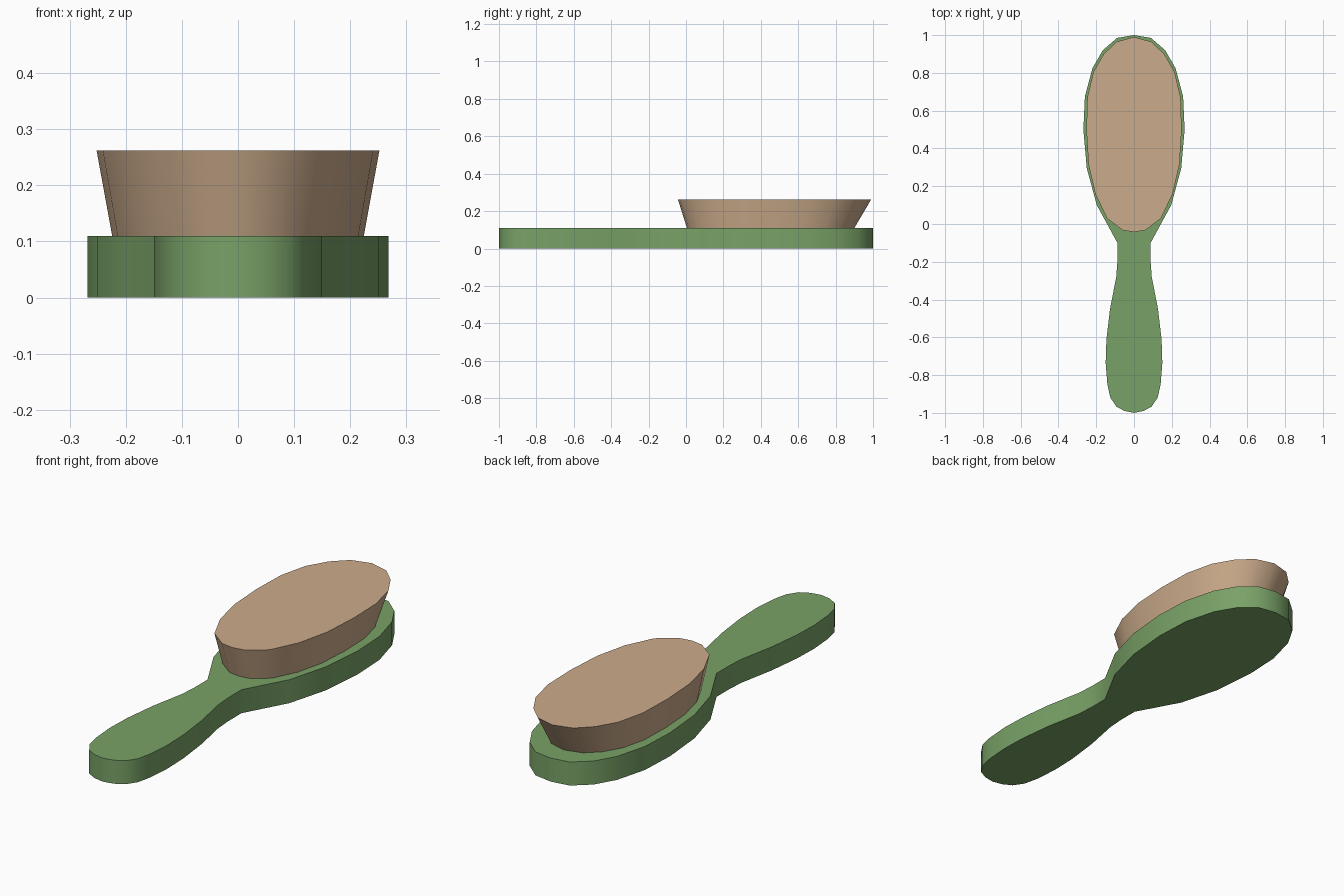
import bpy, bmesh, math

if "Cube" in bpy.data.objects:
    bpy.data.objects.remove(bpy.data.objects["Cube"])


def material(name, rgb):
    m = bpy.data.materials.new(name)
    m.diffuse_color = (*rgb, 1)
    m.use_nodes = True
    m.node_tree.nodes["Principled BSDF"].inputs["Base Color"].default_value = m.diffuse_color
    return m


def mirrored(half):
    """Close a right-hand half outline whose first and last points lie on x = 0."""
    return half + [(-x, y) for x, y in reversed(half[1:-1])]


def loft(name, low, high, z0, z1, mat):
    """Solid between two matching outlines at heights z0 and z1."""
    bm = bmesh.new()
    a = [bm.verts.new((x, y, z0)) for x, y in low]
    b = [bm.verts.new((x, y, z1)) for x, y in high]
    bm.faces.new(a)
    bm.faces.new(b)
    n = len(a)
    for i in range(n):
        j = (i + 1) % n
        bm.faces.new((a[i], a[j], b[j], b[i]))
    bmesh.ops.recalc_face_normals(bm, faces=bm.faces[:])
    me = bpy.data.meshes.new(name)
    bm.to_mesh(me)
    bm.free()
    ob = bpy.data.objects.new(name, me)
    bpy.context.collection.objects.link(ob)
    me.materials.append(mat)
    bpy.ops.object.select_all(action='DESELECT')
    ob.select_set(True)
    bpy.context.view_layer.objects.active = ob
    bpy.ops.object.shade_smooth_by_angle(angle=math.radians(32))
    return ob


green = material("leaf green", (0.19, 0.36, 0.135))
tan = material("bristle tan", (0.60, 0.41, 0.26))

# Paddle: oval head, narrow neck and swelling handle
paddle = mirrored([
    (0, 1.0), (0.09, 0.985), (0.165, 0.92), (0.22, 0.825), (0.26, 0.675),
    (0.268, 0.5), (0.25, 0.295), (0.197, 0.10), (0.088, -0.10),
    (0.088, -0.20), (0.094, -0.28), (0.127, -0.45), (0.146, -0.61), (0.15, -0.735),
    (0.141, -0.85), (0.125, -0.92), (0.093, -0.967), (0.05, -0.99), (0, -1.0)])
loft("brush_body", paddle, paddle, 0, 0.11, green)

# Bristle block: flares out towards the top
bristle_top = mirrored([
    (0, 0.99), (0.092, 0.965), (0.16, 0.90), (0.215, 0.805), (0.247, 0.67),
    (0.252, 0.495), (0.241, 0.315), (0.205, 0.16), (0.143, 0.03),
    (0.06, -0.033), (0, -0.043)])
bristle_base = [(x * 0.89, 0.4525 + (y - 0.4735) * 0.867) for x, y in bristle_top]
loft("bristle_block", bristle_base, bristle_top, 0.11, 0.262, tan)
